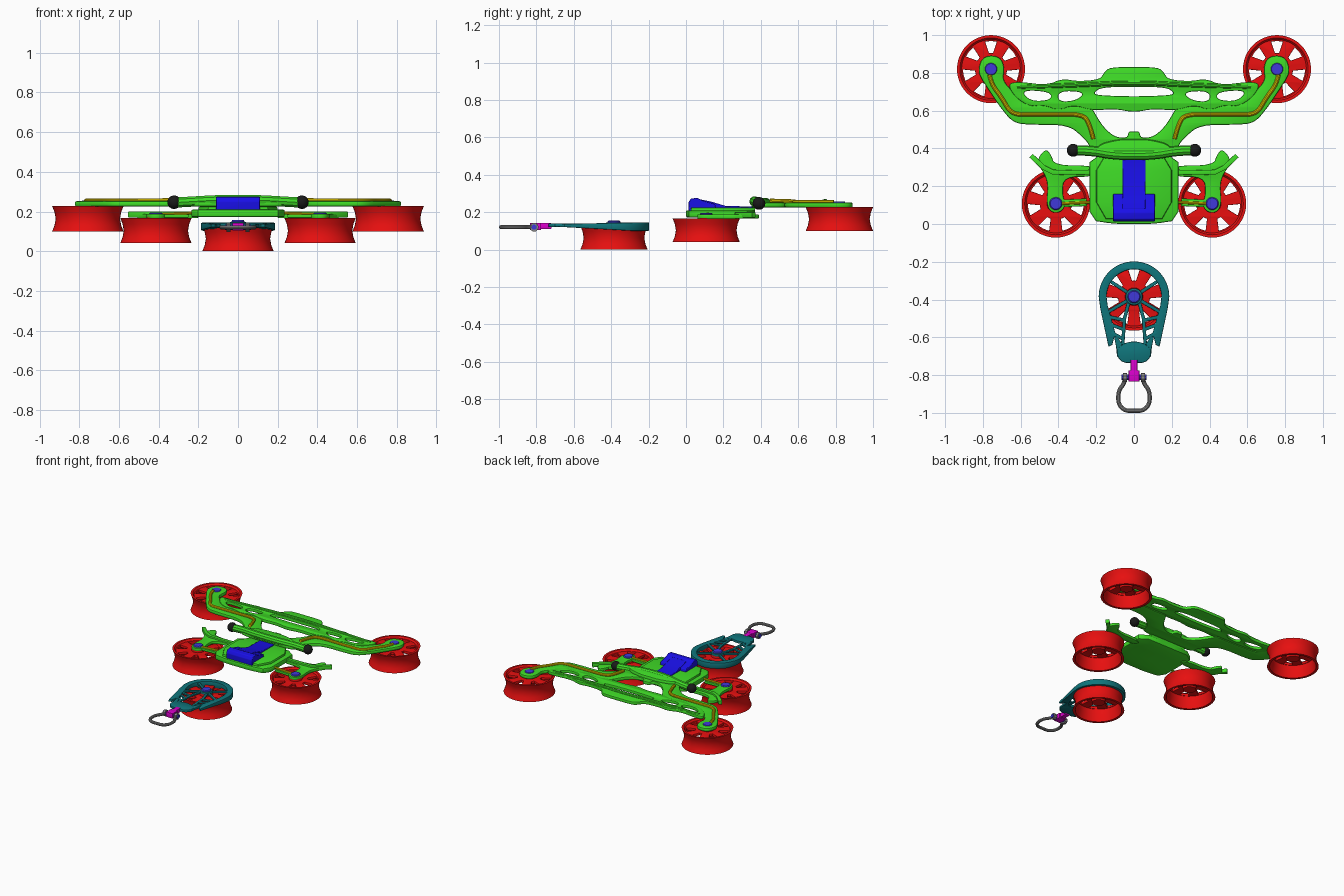
import bpy, bmesh
from math import sin, cos, pi, radians
from mathutils import Vector

if "Cube" in bpy.data.objects:
    bpy.data.objects.remove(bpy.data.objects["Cube"])


def material(name, rgb):
    m = bpy.data.materials.new(name)
    m.diffuse_color = (*rgb, 1)
    m.use_nodes = True
    m.node_tree.nodes["Principled BSDF"].inputs["Base Color"].default_value = m.diffuse_color
    return m


GREEN = material("green", (0.05, 0.72, 0.02))
RED = material("red", (0.8, 0.005, 0.005))
BLUE = material("blue", (0.01, 0.005, 0.8))
BOLT = material("bolt_blue", (0.05, 0.04, 0.7))
TEAL = material("teal", (0.005, 0.18, 0.2))
YELLOW = material("yellow", (0.8, 0.6, 0.0))
MAGENTA = material("magenta", (0.7, 0.0, 0.6))
BLACK = material("black", (0.01, 0.01, 0.01))
GREY = material("grey", (0.25, 0.25, 0.25))


def link(name, mesh, mat):
    o = bpy.data.objects.new(name, mesh)
    if not mesh.materials:
        mesh.materials.append(mat)
    bpy.context.collection.objects.link(o)
    return o


def from_curve(name, cu, mat):
    tmp = bpy.data.objects.new("tmp", cu)
    bpy.context.collection.objects.link(tmp)
    dg = bpy.context.evaluated_depsgraph_get()
    me = bpy.data.meshes.new_from_object(tmp.evaluated_get(dg))
    bpy.data.objects.remove(tmp)
    me.materials.clear()
    bm = bmesh.new()
    bm.from_mesh(me)
    bmesh.ops.remove_doubles(bm, verts=bm.verts, dist=1e-5)
    bm.to_mesh(me)
    bm.free()
    me.name = name
    return link(name, me, mat)


def smooth(pts, n):
    for _ in range(n):
        out = []
        for a, b in zip(pts, pts[1:] + pts[:1]):
            a, b = Vector(a), Vector(b)
            out += [a * .75 + b * .25, a * .25 + b * .75]
        pts = out
    return pts


def sym(half):
    return half + [(-x, y) for x, y in reversed(half) if abs(x) > 1e-6]


def flip(pts, s):
    return [(p[0] * s, *p[1:]) for p in pts]


def arc(cx, cy, r, a0, a1, n=16):
    return [(cx + r * cos(radians(a0 + (a1 - a0) * i / n)),
             cy + r * sin(radians(a0 + (a1 - a0) * i / n))) for i in range(n + 1)]


def plate(name, outline, z0, z1, mat, holes=(), bevel=.005, n=2):
    """Flat sheet with holes and a bevelled edge"""
    cu = bpy.data.curves.new(name, 'CURVE')
    cu.dimensions, cu.fill_mode = '2D', 'BOTH'
    for loop in [outline, *holes]:
        loop = smooth(loop, n)
        sp = cu.splines.new('POLY')
        sp.points.add(len(loop) - 1)
        for p, c in zip(sp.points, loop):
            p.co = (c[0], c[1], 0, 1)
        sp.use_cyclic_u = True
    cu.bevel_depth, cu.bevel_resolution, cu.offset = bevel, 1, -bevel
    cu.extrude = (z1 - z0) / 2 - bevel
    o = from_curve(name, cu, mat)
    for v in o.data.vertices:
        v.co.z += (z0 + z1) / 2
    return o


def strip(name, path, w, z0, z1, mat):
    p = [Vector(q) for q in path]
    left, right = [], []
    for i, q in enumerate(p):
        d = (p[min(i + 1, len(p) - 1)] - p[max(i - 1, 0)]).normalized()
        nrm = Vector((-d.y, d.x)) * w / 2
        left.append(tuple(q + nrm))
        right.append(tuple(q - nrm))
    return plate(name, left + right[::-1], z0, z1, mat, bevel=.003, n=0)


def tube(name, pts, r, mat, cyclic=False, radii=None):
    cu = bpy.data.curves.new(name, 'CURVE')
    cu.dimensions = '3D'
    sp = cu.splines.new('NURBS')
    sp.points.add(len(pts) - 1)
    for i, (p, c) in enumerate(zip(sp.points, pts)):
        p.co = (*c, 1)
        p.radius = radii[i] if radii else 1
    sp.order_u, sp.use_endpoint_u, sp.use_cyclic_u, sp.resolution_u = 3, True, cyclic, 6
    cu.bevel_depth, cu.bevel_resolution, cu.use_fill_caps = r, 3, True
    return from_curve(name, cu, mat)


def lathe(name, prof, mat, closed, n=48):
    bm = bmesh.new()
    rings = [[bm.verts.new((r * cos(2 * pi * i / n), r * sin(2 * pi * i / n), z))
              for i in range(n)] for r, z in prof]
    for a, b in zip(rings, rings[1:] + ([rings[0]] if closed else [])):
        for i in range(n):
            bm.faces.new((a[i], a[(i + 1) % n], b[(i + 1) % n], b[i]))
    if not closed:
        bm.faces.new(rings[0])
        bm.faces.new(rings[-1])
    bmesh.ops.recalc_face_normals(bm, faces=bm.faces)
    me = bpy.data.meshes.new(name)
    bm.to_mesh(me)
    bm.free()
    return link(name, me, mat)


# wheels: waisted rim, windowed disc, hub and bolt, shared between five places
rim = lathe("rim", [(.18, 0), (.168, .03), (.162, .063), (.168, .097), (.18, .127),
                    (.165, .127), (.152, .11), (.15, .06), (.162, 0)], RED, True)
windows = []
for k in range(7):
    a = 90 + k * 360 / 7
    windows.append(arc(0, 0, .148, a - 12, a + 12, 4) + arc(0, 0, .085, a + 7, a - 7, 2))
disc = plate("wheel_disc", arc(0, 0, .158, 0, 350, 35), .095, .115, RED, windows, .003, 0)
hub = lathe("wheel_hub", [(.045, .06), (.05, .1), (.045, .13)], RED, False, 24)
bolt = lathe("bolt", [(.034, .12), (.034, .15), (.029, .156)], BOLT, False, 24)
spots = [(0, -.385, 0)] + [(s * x, y, z) for s in (1, -1)
                           for x, y, z in ((.757, .82, .1), (.414, .108, .04))]
for part in (rim, disc, hub, bolt):
    for i, c in enumerate(spots):
        o = part if i == 0 else link(part.name, part.data, None)
        o.location = c

# upper frame: one sheet with both long arms
arms = [(0, .49), (.03, .49), (.035, .455), (.10, .46), (.16, .51), (.21, .59), (.23, .63), (.31, .625),
        (.47, .63), (.59, .64), (.64, .70), (.695, .76), (.685, .82), (.70, .875), (.75, .895),
        (.805, .88), (.825, .82), (.815, .78), (.77, .71), (.71, .62), (.64, .535), (.55, .525),
        (.35, .525), (.27, .46), (.23, .41), (.23, .35), (0, .35)]
plate("upper_arms", sym(arms), .225, .252, GREEN, bevel=.008)

# front truss with a centre plate and openings
truss = [(0, .83), (.13, .83), (.16, .80), (.18, .765), (.30, .755), (.38, .77), (.46, .735), (.62, .755),
         (.67, .74), (.63, .67), (.55, .62), (.48, .63), (.40, .60), (.32, .63), (.22, .60),
         (.10, .61), (0, .59)]
gaps = [sym([(0, .725), (.17, .725), (.22, .69), (.17, .68), (0, .675)])]
for s in (1, -1):
    gaps += [flip([(.26, .70), (.40, .705), (.40, .645), (.30, .655)], s),
             flip([(.44, .70), (.60, .71), (.55, .65), (.44, .655)], s)]
plate("front_truss", sym(truss), .232, .256, GREEN, gaps, .006)
tube("truss_rib", [(-.62, .725, .25), (-.3, .735, .258), (0, .75, .258), (.3, .735, .258), (.62, .725, .25)],
     .012, GREEN)

# raised collar and cross bar with black ends
plate("collar", sym([(0, .45), (.08, .45), (.2, .42), (.2, .35), (0, .35)]), .235, .275, GREEN, bevel=.015)
tube("cross_bar", [(-.32, .39, .245), (-.23, .39, .25), (-.1, .365, .258), (.1, .365, .258),
                   (.23, .39, .25), (.32, .39, .245)], .027, GREEN)

# lower body
plate("lower_body", sym([(0, .37), (.235, .37), (.235, .2), (.235, .02), (.1, 0), (0, 0)]),
      .172, .21, GREEN, bevel=.008, n=1)
plate("body_panel", sym([(0, .37), (.2, .37), (.2, .03), (0, .02)]), .2, .226, GREEN, bevel=.01, n=1)

# blue seat, side profile swept across x
def block(name, prof, w, mat):
    bm = bmesh.new()
    f = bm.faces.new([bm.verts.new((-w, y, z)) for y, z in prof])
    g = bmesh.ops.extrude_face_region(bm, geom=[f])["geom"]
    bmesh.ops.translate(bm, verts=[v for v in g if isinstance(v, bmesh.types.BMVert)], vec=(2 * w, 0, 0))
    bmesh.ops.recalc_face_normals(bm, faces=bm.faces)
    me = bpy.data.meshes.new(name)
    bm.to_mesh(me)
    bm.free()
    o = link(name, me, mat)
    b = o.modifiers.new("bevel", 'BEVEL')
    b.width, b.segments = .004, 2


block("seat", [(.015, .2), (.012, .25), (.025, .272), (.06, .277), (.09, .262), (.155, .245), (.165, .2)], .11, BLUE)
block("seat_front", [(.08, .2), (.08, .268), (.13, .258), (.21, .234), (.355, .23), (.355, .2)], .062, BLUE)

# parts that repeat on each side
for s in (1, -1):
    plate("side_arm", flip([(.2, .31), (.2, .25), (.37, .25), (.38, .16), (.36, .10), (.39, .06), (.44, .06),
                            (.465, .11), (.455, .2), (.47, .26), (.52, .33), (.47, .40), (.44, .37),
                            (.42, .31)], s), .166, .188, GREEN)
    strip("side_fin", flip([(.2, .275), (.35, .272), (.43, .275), (.48, .3), (.545, .362)], s), .026, .17, .2, GREEN)
    strip("side_link", flip([(.4, .108), (.25, .115)], s), .04, .168, .186, GREEN)
    tube("side_pipe", flip([(.38, .108, .187), (.3, .112, .189), (.23, .115, .192)], s), .008, YELLOW)
    tube("arm_pipe", flip([(.765, .79, .255), (.755, .74, .255), (.70, .67, .255), (.65, .58, .255), (.55, .58, .255),
                           (.40, .58, .256), (.27, .58, .258), (.235, .53, .26), (.215, .45, .262)], s), .011, YELLOW)
    cap = lathe("bar_end", [(.034 * cos(a), .034 * sin(a))
                            for a in [radians(-80 + 16 * i) for i in range(11)]], BLACK, False, 24)
    cap.location = (s * .322, .39, .247)

# teal carrier: open frame, ribs and a thin tail
rim_pts = arc(0, -.385, .187, 90, 0) + [(.178, -.45), (.135, -.65), (.115, -.64), (.105, -.6),
                                        (.095, -.65), (.09, -.70), (.06, -.73), (0, -.73)]
hole = arc(0, -.385, .145, 90, 0) + [(.14, -.43), (.098, -.58), (.07, -.625), (0, -.64)]
frame = plate("carrier_frame", sym(rim_pts), .1, .145, TEAL, [sym(hole)], .004, 0)
for v in frame.data.vertices:
    t = min(1, max(0, (-.28 - v.co.y) / .4))
    if v.co.z < .12:
        v.co.z += .022 * t
    else:
        v.co.z -= .008 * t
for s in (1, -1):
    for path in ([(0, -.385), (.13, -.30)], [(.02, -.385), (.05, -.5), (.06, -.64)], [(0, -.385), (.145, -.47)],
                 [(.05, -.51), (.14, -.49)], [(.05, -.56), (.13, -.53)], [(.055, -.61), (.12, -.575)]):
        strip("carrier_rib", flip(path, s), .018, .127, .14, TEAL)
plate("carrier_hub", arc(0, -.385, .045, 0, 345, 23), .125, .146, TEAL, n=0)
plate("carrier_tail", sym([(0, -.62), (.05, -.63), (.09, -.66), (.09, -.7), (.06, -.735), (0, -.735)]),
      .12, .14, TEAL, n=1)

# tow link: swivel, pin and shackle
strip("swivel_neck", [(0, -.72), (0, -.8)], .036, .11, .142, MAGENTA)
strip("swivel_block", [(0, -.775), (0, -.835)], .056, .104, .143, MAGENTA)
tube("shackle_pin", [(-.065, -.812, .12), (0, -.812, .12), (.065, -.812, .12)], .014, BOLT)
for s in (1, -1):
    tube("pin_eye", flip([(.038, -.812, .12), (.047, -.812, .12), (.057, -.812, .12)], s), .024, GREY)
bow = [(.047, -.80), (.047, -.84), (.082, -.88), (.085, -.95), (.05, -.989), (0, -.989)]
tube("shackle_bow", [(x, y, .12) for x, y in bow] + [(-x, y, .12) for x, y in bow[-2::-1]], .011, GREY)

# smooth shading with crisp edges
for o in bpy.context.collection.objects:
    o.select_set(True)
bpy.context.view_layer.objects.active = rim
bpy.ops.object.shade_smooth_by_angle(angle=radians(35))
